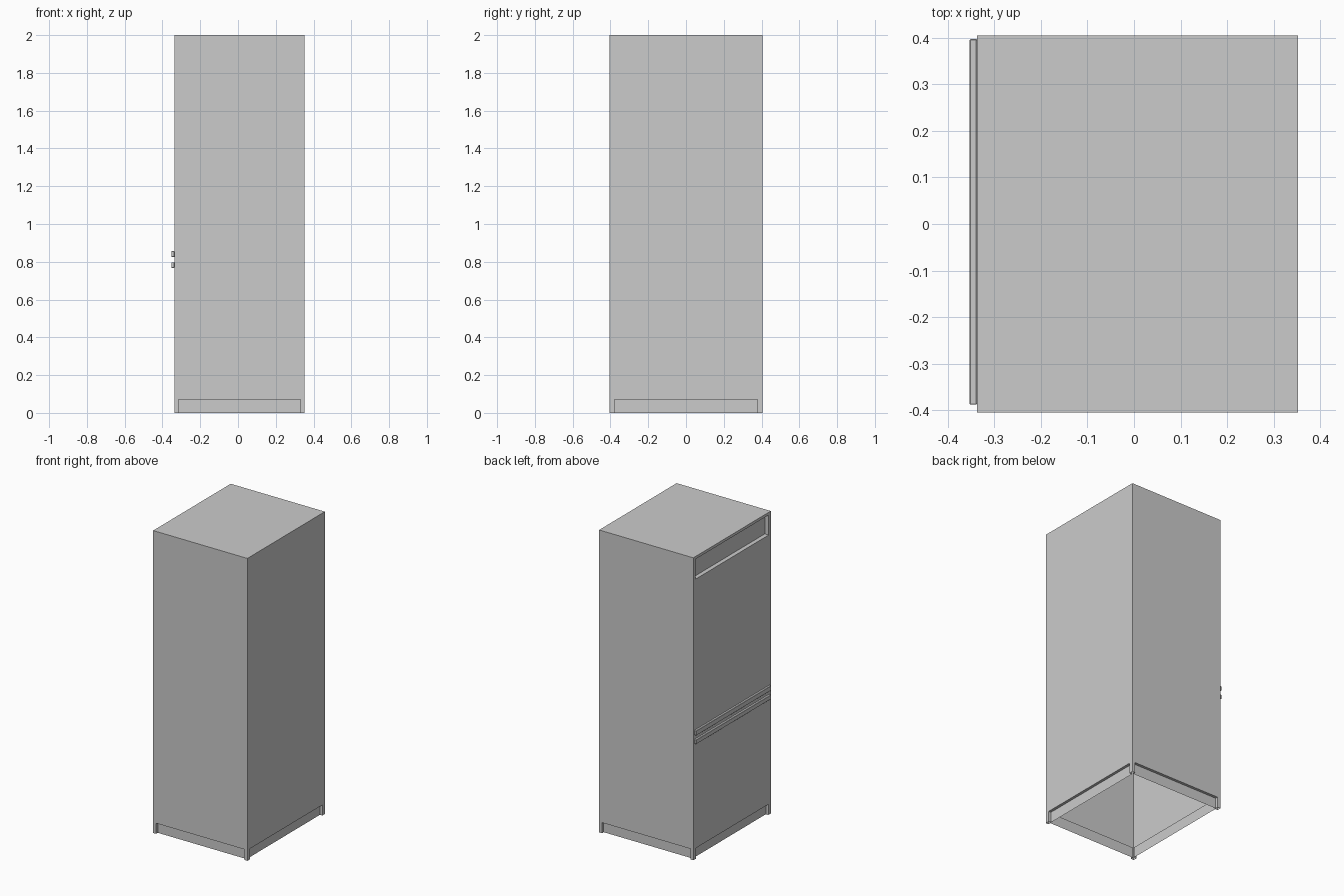
import bpy, bmesh

if "Cube" in bpy.data.objects:
    bpy.data.objects.remove(bpy.data.objects["Cube"])

X0, X1, Y, H = -0.337, 0.352, 0.405, 2.0   # cabinet extents


def box(name, lo, hi):
    bm = bmesh.new()
    bmesh.ops.create_cube(bm, size=1)
    for v in bm.verts:
        v.co = [(a + b) / 2 + c * (b - a) for a, b, c in zip(lo, hi, v.co)]
    me = bpy.data.meshes.new(name)
    bm.to_mesh(me)
    bm.free()
    ob = bpy.data.objects.new(name, me)
    bpy.context.collection.objects.link(ob)
    return ob


# cabinet body
body = box("cabinet", (X0, -Y, 0), (X1, Y, H))

# recesses: four plinth notches and the vent panel above the upper door
D, Z = 0.018, 0.07
cuts = [
    ((X0 + 0.021, -Y - 0.1, -0.1), (X1 - 0.021, -Y + D, Z)),
    ((X0 + 0.021, Y - D, -0.1), (X1 - 0.021, Y + 0.1, Z)),
    ((X0 - 0.1, -Y + 0.026, -0.1), (X0 + D, Y - 0.026, Z)),
    ((X1 - D, -Y + 0.026, -0.1), (X1 + 0.1, Y - 0.026, Z)),
    ((X0 - 0.1, -Y + 0.022, 1.85), (X0 + 0.028, Y - 0.022, 1.982)),
]
bpy.context.view_layer.objects.active = body
for lo, hi in cuts:
    cutter = box("recess_cutter", lo, hi)
    cutter.hide_render = True
    mod = body.modifiers.new("recess", 'BOOLEAN')
    mod.operation = 'DIFFERENCE'
    mod.solver = 'EXACT'
    mod.object = cutter
    bpy.ops.object.modifier_apply(modifier=mod.name)
    bpy.data.objects.remove(cutter)

# the cabinet is an open shell underneath
bm = bmesh.new()
bm.from_mesh(body.data)
under = [f for f in bm.faces if all(v.co.z < 1e-4 for v in f.verts)]
bmesh.ops.delete(bm, geom=under, context='FACES')
bm.to_mesh(body.data)
bm.free()

# door handle rails
for name, z0, z1 in (("upper_door_handle", 0.825, 0.857),
                     ("lower_door_handle", 0.768, 0.797)):
    rail = box(name, (-0.353, -0.388, z0), (X0, 0.397, z1))
    bev = rail.modifiers.new("soft_edges", 'BEVEL')
    bev.width = 0.002
    bev.segments = 1
